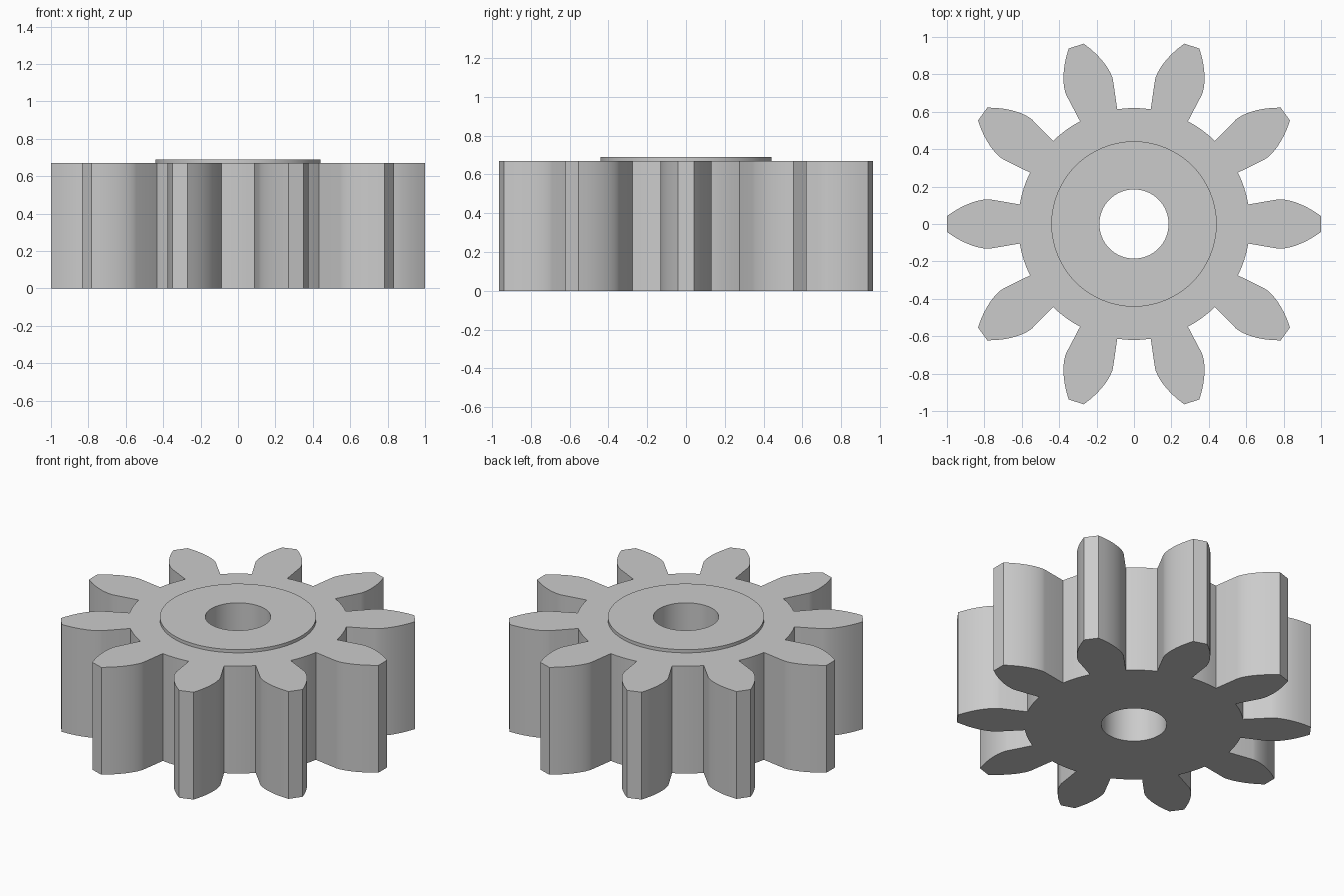
import bpy
import bmesh
from math import acos, cos, sin, tan, pi, radians

cube = bpy.data.objects.get("Cube")
if cube:
    bpy.data.objects.remove(cube, do_unlink=True)

TEETH = 10
ROOT_R, BASE_R, TIP_R = 0.62, 0.78, 1.001
BORE_R, HUB_R = 0.185, 0.442
BODY_H, HUB_H = 0.67, 0.69
HALF_ANGLE = radians(9.7)
FLANK_STEPS, ROOT_STEPS, ROUND_STEPS = 8, 4, 64


def polar(r, a):
    return r * cos(a), r * sin(a)


def flank():
    """Radius and half angle along one tooth side: radial root, then involute."""
    pts = [(ROOT_R, HALF_ANGLE)]
    for i in range(FLANK_STEPS + 1):
        r = BASE_R + (TIP_R - BASE_R) * (i / FLANK_STEPS) ** 1.3
        pressure = acos(BASE_R / r)
        pts.append((r, HALF_ANGLE - (tan(pressure) - pressure)))
    return pts


def gear_outline():
    pts, side, pitch = [], flank(), 2 * pi / TEETH
    for t in range(TEETH):
        mid = t * pitch
        pts += [polar(r, mid - a) for r, a in side]
        pts += [polar(r, mid + a) for r, a in reversed(side)]
        gap = pitch - 2 * HALF_ANGLE
        pts += [polar(ROOT_R, mid + HALF_ANGLE + gap * i / ROOT_STEPS)
                for i in range(1, ROOT_STEPS)]
    return pts


def circle(r):
    return [polar(r, 2 * pi * i / ROUND_STEPS) for i in range(ROUND_STEPS)]


bm = bmesh.new()


def loop(points, z):
    verts = [bm.verts.new((x, y, z)) for x, y in points]
    for i, v in enumerate(verts):
        bm.edges.new((verts[i - 1], v))
    return verts


def wall(low, high):
    for i in range(len(low)):
        bm.faces.new((low[i - 1], low[i], high[i], high[i - 1]))


def ring_face(outer, inner):
    edges = [bm.edges.get((ring[i - 1], ring[i]))
             for ring in (outer, inner) for i in range(len(ring))]
    bmesh.ops.triangle_fill(bm, use_beauty=True, edges=edges)


# Loops of the toothed body, raised hub and bore
teeth_low, teeth_high = loop(gear_outline(), 0), loop(gear_outline(), BODY_H)
hub_low, hub_high = loop(circle(HUB_R), BODY_H), loop(circle(HUB_R), HUB_H)
bore_low, bore_high = loop(circle(BORE_R), 0), loop(circle(BORE_R), HUB_H)

# Flat faces, then upright walls
ring_face(teeth_low, bore_low)
ring_face(teeth_high, hub_low)
ring_face(hub_high, bore_high)
wall(teeth_low, teeth_high)
wall(hub_low, hub_high)
wall(bore_low, bore_high)
bmesh.ops.recalc_face_normals(bm, faces=bm.faces)

mesh = bpy.data.meshes.new("pinion_gear")
bm.to_mesh(mesh)
bm.free()
gear = bpy.data.objects.new("pinion_gear", mesh)
bpy.context.collection.objects.link(gear)

# Plain grey
grey = bpy.data.materials.new("light_grey")
grey.use_nodes = True
colour = (0.6, 0.6, 0.6, 1)
grey.diffuse_color = colour
grey.node_tree.nodes["Principled BSDF"].inputs["Base Color"].default_value = colour
mesh.materials.append(grey)

# Smooth flanks and bore, crisp edges
bpy.ops.object.select_all(action='DESELECT')
gear.select_set(True)
bpy.context.view_layer.objects.active = gear
bpy.ops.object.shade_smooth_by_angle(angle=radians(20))
